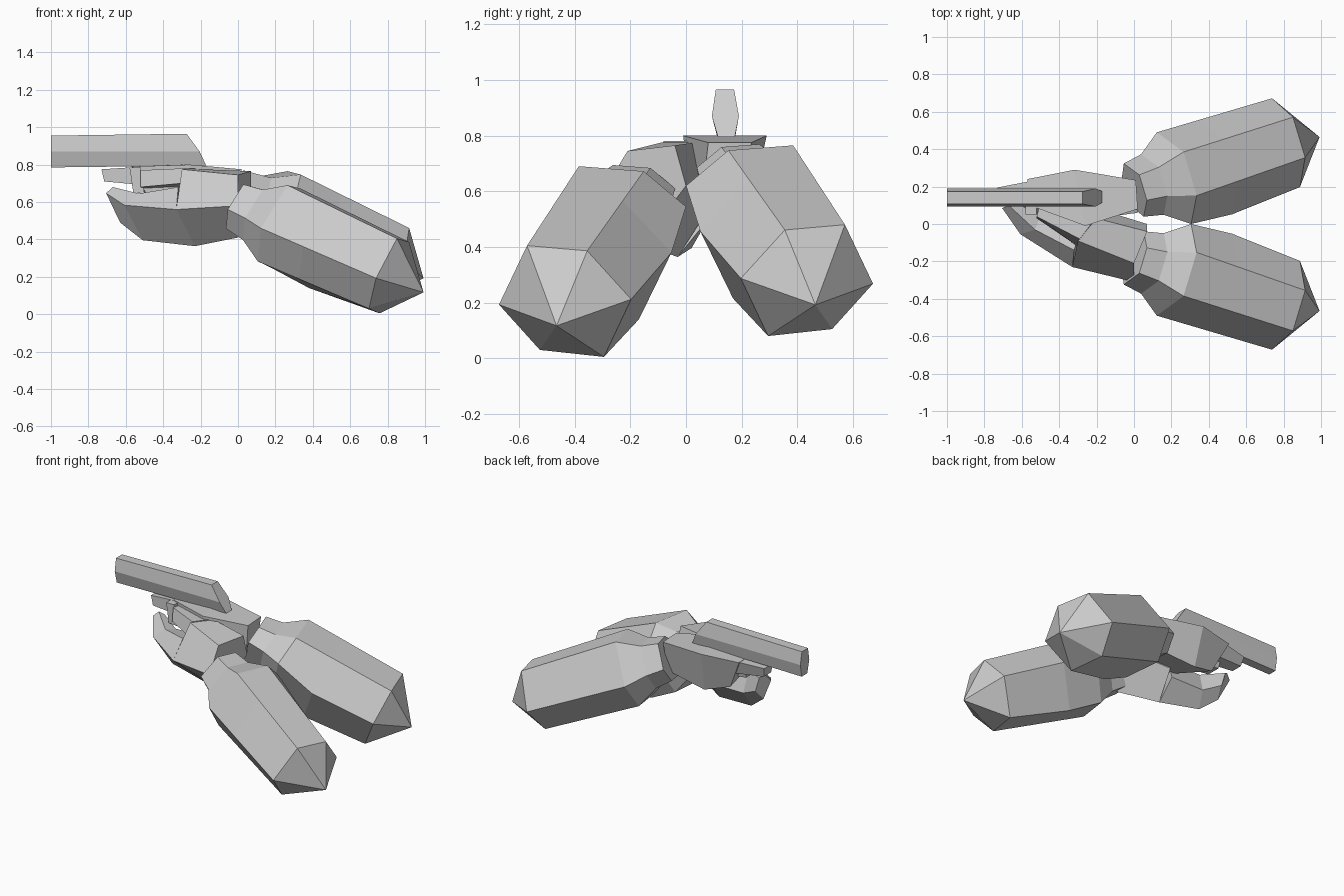
import bpy, bmesh
from mathutils import Vector

grey = bpy.data.materials.new("matte_grey")
grey.diffuse_color = (0.6, 0.6, 0.6, 1)


def loft(name, rings, tip=None):
    """Skin a row of equal-sized rings; cap the ends, or close the last on a tip."""
    bm = bmesh.new()
    rows = [[bm.verts.new(p) for p in r] for r in rings]
    n = len(rows[0])
    for a, b in zip(rows, rows[1:]):
        for i in range(n):
            j = (i + 1) % n
            bm.faces.new((a[i], a[j], b[j], b[i]))
    bm.faces.new(rows[0])
    if tip is None:
        bm.faces.new(rows[-1])
    else:
        t = bm.verts.new(tip)
        for i in range(n):
            bm.faces.new((rows[-1][i], rows[-1][(i + 1) % n], t))
    bmesh.ops.recalc_face_normals(bm, faces=bm.faces)
    mesh = bpy.data.meshes.new(name)
    bm.to_mesh(mesh)
    bm.free()
    mesh.materials.append(grey)
    ob = bpy.data.objects.new(name, mesh)
    bpy.context.collection.objects.link(ob)
    return ob


# Six-sided forearm: elbow ring, cuff ring, and a pointed elbow
CUFF = [Vector(p) for p in ((.265, -.385, .69), (.335, -.152, .672), (.305, 0, .545),
                            (.165, -.12, .255), (.105, -.36, .283), (.122, -.49, .46))]
ELBOW = [Vector(p) for p in ((.85, -.571, .405), (.915, -.355, .386), (.887, -.197, .212),
                             (.757, -.295, .005), (.70, -.525, .03), (.738, -.672, .193))]
TIP = Vector((.992, -.465, .117))


def forearm(name, side, lift):
    mid = [a.lerp(b, .37) for a, b in zip(CUFF, ELBOW)]
    mid[2] = Vector((.525, -.052, .38))       # slight muscle bulge on the inner side
    mid[3] = Vector((.38, -.169, .14))
    centre = sum(CUFF, Vector()) / 6

    def wrist(c, s):
        return [Vector(c) + (p - centre) * s for p in CUFF]

    place = lambda p: (p.x, p.y * side, p.z + lift)
    rings = [wrist((0, -.185, .575), .58), wrist((.10, -.215, .53), .66), CUFF, mid, ELBOW]
    loft(name, [[place(p) for p in r] for r in rings], place(TIP))


forearm("left_forearm", 1, 0)
forearm("right_forearm", -1, .075)

# Supporting hand: palm, cupped fingers and thumb
loft("left_palm", [
    [(.0, -.31, .58), (.0, -.21, .745), (.07, -.04, .765), (.07, .0, .62), (.0, -.16, .41)],
    [(-.33, -.23, .56), (-.30, -.09, .775), (-.2, .03, .775), (-.22, .09, .55), (-.23, -.03, .364)],
])
loft("left_fingers", [
    [(-.33, -.23, .56), (-.32, -.14, .68), (-.28, .0, .66), (-.24, .08, .5), (-.23, -.03, .364)],
    [(-.607, -.055, .583), (-.53, -.03, .645), (-.50, .04, .63), (-.49, .08, .5), (-.51, .02, .396)],
    [(-.705, .085, .647), (-.67, .10, .68), (-.64, .12, .66), (-.61, .12, .56), (-.63, .06, .49)],
])
loft("left_thumb", [
    [(-.30, -.12, .70), (-.29, -.08, .78), (-.2, .04, .78), (-.22, .05, .68)],
    [(-.52, .03, .68), (-.52, .04, .77), (-.50, .12, .77), (-.50, .12, .67)],
])

# Gripping hand: palm, forefinger and hooked finger
loft("right_palm", [
    [(.01, .235, .775), (.02, .08, .775), (.02, .06, .60), (.0, .2, .57)],
    [(-.318, .29, .80), (-.26, -.01, .80), (-.27, .02, .56), (-.3, .23, .53)],
    [(-.57, .24, .79), (-.56, .10, .79), (-.49, .08, .64), (-.47, .19, .58)],
])
loft("right_forefinger", [
    [(-.50, .24, .79), (-.50, .10, .79), (-.50, .10, .69), (-.50, .21, .69)],
    [(-.73, .195, .775), (-.73, .10, .775), (-.715, .10, .71), (-.715, .18, .71)],
])
loft("right_hooked_finger", [
    [(-.58, .05, .785), (-.52, .05, .785), (-.52, .17, .785), (-.58, .17, .785)],
    [(-.56, .05, .65), (-.50, .05, .645), (-.50, .15, .645), (-.56, .15, .65)],
])


# Six-sided bar held above the hand, with a slanted rear end
def bar_ring(xs, zs):
    (xb, xm, xt), (zb, zm, zt) = xs, zs
    return [(xb, .115, zb), (xm, .093, zm), (xt, .107, zt),
            (xt, .173, zt), (xm, .19, zm), (xb, .175, zb)]


loft("top_bar", [bar_ring((-1, -1, -1), (.785, .87, .955)),
                 bar_ring((-.17, -.205, -.275), (.795, .87, .965))])
